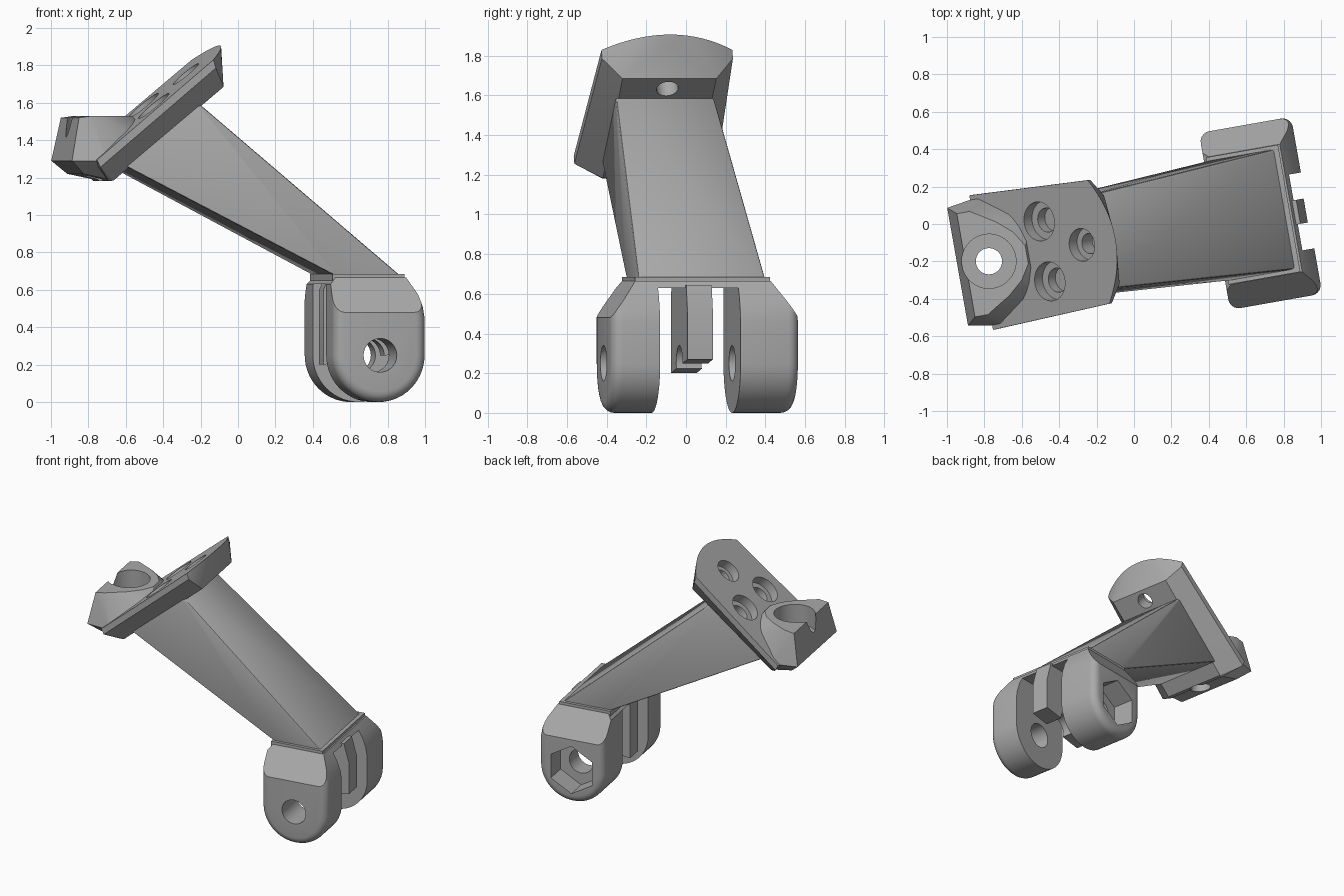
import bpy, bmesh, math
from mathutils import Matrix, Vector

cube = bpy.data.objects.get("Cube")
if cube:
    bpy.data.objects.remove(cube, do_unlink=True)

grey = bpy.data.materials.new("plain_grey")
grey.use_nodes = True
colour = (0.4, 0.4, 0.4, 1)
grey.diffuse_color = colour
grey.node_tree.nodes["Principled BSDF"].inputs["Base Color"].default_value = colour

# The whole bracket is turned slightly about the vertical
PLACE = Matrix.Translation((0.677, 0.057, 0)) @ Matrix.Rotation(math.radians(10), 4, 'Z')
# Sloping mounting plate frame: uphill, across, normal
PLATE = Matrix.Translation((-1.13, 0, 1.415)) @ Matrix.Rotation(math.radians(-40), 4, 'Y')


def finish(name, bm):
    bmesh.ops.recalc_face_normals(bm, faces=bm.faces)
    mesh = bpy.data.meshes.new(name)
    bm.to_mesh(mesh)
    bm.free()
    mesh.materials.append(grey)
    ob = bpy.data.objects.new(name, mesh)
    ob.matrix_world = PLACE
    bpy.context.collection.objects.link(ob)
    return ob


def hull(name, points, bevel=0):
    bm = bmesh.new()
    for p in points:
        bm.verts.new(p)
    res = bmesh.ops.convex_hull(bm, input=bm.verts)
    loose = [v for v in bm.verts if not v.link_faces]
    bmesh.ops.delete(bm, geom=loose, context='VERTS')
    bmesh.ops.dissolve_limit(bm, angle_limit=0.02, verts=bm.verts, edges=bm.edges)
    if bevel:
        bmesh.ops.bevel(bm, geom=bm.edges[:], offset=bevel, segments=2,
                        profile=0.5, affect='EDGES')
    return finish(name, bm)


def box(name, x, y, z):
    return hull(name, [(a, b, c) for a in x for b in y for c in z])


def prism(name, profile, y0, y1, rim=0):
    """Extrude an x-z profile along y, optionally rounding both end rims."""
    bm = bmesh.new()
    face = bm.faces.new([bm.verts.new((x, y0, z)) for x, z in profile])
    res = bmesh.ops.extrude_face_region(bm, geom=[face])
    moved = [v for v in res["geom"] if isinstance(v, bmesh.types.BMVert)]
    bmesh.ops.translate(bm, verts=moved, vec=(0, y1 - y0, 0))
    if rim:
        edges = [e for e in bm.edges if abs(e.verts[0].co.y - e.verts[1].co.y) < 1e-5]
        bmesh.ops.bevel(bm, geom=edges, offset=rim, segments=5, profile=0.5, affect='EDGES')
    return finish(name, bm)


def cylinder(radius, lo, hi, frame, sides=48):
    bm = bmesh.new()
    bmesh.ops.create_cone(bm, cap_ends=True, segments=sides, radius1=radius,
                          radius2=radius, depth=hi - lo)
    bm.transform(frame @ Matrix.Translation((0, 0, (lo + hi) / 2)))
    return finish("cutter", bm)


def combine(ob, others, operation='DIFFERENCE'):
    for other in others:
        mod = ob.modifiers.new("combine", 'BOOLEAN')
        mod.operation, mod.solver, mod.object = operation, 'EXACT', other
    bpy.context.view_layer.update()
    graph = bpy.context.evaluated_depsgraph_get()
    mesh = bpy.data.meshes.new_from_object(ob.evaluated_get(graph))
    ob.modifiers.clear()
    ob.data = mesh
    for other in others:
        bpy.data.objects.remove(other, do_unlink=True)


def pin_hole():
    return cylinder(0.09, -1, 1, AXLE)


# Clevis body with rounded outer rims
AXLE = Matrix.Translation((0, 0, 0.25)) @ Matrix.Rotation(math.radians(-90), 4, 'X')
arc = [(0.25 * math.cos(a), 0.25 + 0.25 * math.sin(a))
       for a in (math.pi * (1 + i / 28) for i in range(29))]
shoulder = [(0.25, 0.45), (0.24, 0.51), (0.215, 0.58), (0.165, 0.665),
            (-0.22, 0.665), (-0.25, 0.63)]
clevis = prism("clevis", arc + shoulder, -0.48, 0.48, rim=0.055)

# Sloped shoulders on the two outer sides
bm = bmesh.new()
bm.from_mesh(clevis.data)
for side in (-1, 1):
    cut = bmesh.ops.bisect_plane(bm, geom=bm.verts[:] + bm.edges[:] + bm.faces[:],
                                 plane_co=(0, side * 0.48, 0.48),
                                 plane_no=(0, side * 0.18, 0.13), clear_outer=True)
    rim = [e for e in cut["geom_cut"] if isinstance(e, bmesh.types.BMEdge)]
    bmesh.ops.holes_fill(bm, edges=rim)
bmesh.ops.recalc_face_normals(bm, faces=bm.faces)
bm.to_mesh(clevis.data)
bm.free()

# Slot, pin hole and hexagonal nut pocket
slot = box("cutter", (-1, 1), (-0.234, 0.178), (-0.2, 0.63))
nut = cylinder(0.18, 0.32, 0.7, AXLE, sides=6)
combine(clevis, [slot, pin_hole(), nut])

# Centre prong with slanted lower end
prong = prism("centre_prong", [(-0.24, 0.2), (0.24, 0.27), (0.24, 0.5), (0.2, 0.645),
                               (-0.22, 0.645), (-0.24, 0.6)], -0.092, 0.038)
combine(prong, [pin_hole()])

# Thin step under the arm
step = box("arm_step", (-0.235, 0.155), (-0.345, 0.345), (0.65, 0.685))

# Tapered arm
foot = [(x, s * 0.325, 0.675) for x in (-0.217, 0.139) for s in (-1, 1)]
head = [PLATE @ Vector((u, s * 0.25, 0.02)) for u in (-0.262, 0.26) for s in (-1, 1)]
arm = hull("arm", foot + head, bevel=0.012)

# Mounting plate with bowed upper end and chamfered underside
outline = []
for i in range(17):
    t = -1 + i / 8
    outline.append((0.458 + 0.12 * (1 - t * t), t * 0.335, 0.157))
    outline.append((0.44 + 0.10 * (1 - t * t), t * 0.335, 0.115))
for s in (-1, 1):
    outline += [(-0.374, s * 0.365, 0.157), (-0.385, s * 0.365, 0.115),
                (-0.38, s * 0.235, 0.015), (0.42, s * 0.24, 0.0), (-0.36, s * 0.235, 0.0)]
plate = hull("mounting_plate", [PLATE @ Vector(p) for p in outline])

# Screw boss on the low end of the plate
half = [(-1.645, 0.32, 1.29), (-1.46, 0.35, 1.29), (-1.57, 0.25, 1.22), (-1.43, 0.23, 1.19),
        (-1.60, 0.28, 1.52), (-1.53, 0.28, 1.53), (-1.40, 0.20, 1.53),
        (-1.32, 0.13, 1.53), (-1.27, 0.05, 1.53), (-1.2, 0.2, 1.4)]
boss = hull("boss", [(x, s * y, z) for x, y, z in half for s in (-1, 1)])
combine(plate, [boss], 'UNION')

# Boss pocket and screw hole, then three counterbored plate holes
upright = Matrix.Translation((-1.475, 0, 0))
cutters = [cylinder(0.145, 1.38, 2, upright), cylinder(0.07, 1, 2, upright)]
for u, t, wide, narrow, low in ((0.075, 0.163, 0.105, 0.065, 0.03),
                                (0.075, -0.163, 0.105, 0.065, 0.03),
                                (0.34, 0, 0.088, 0.055, -0.2)):
    frame = PLATE @ Matrix.Translation((u, t, 0))
    cutters += [cylinder(wide, 0.09, 0.4, frame), cylinder(narrow, low, 0.4, frame)]
combine(plate, cutters)

# Smooth rounded areas, keep hard edges crisp
for ob in bpy.context.selected_objects:
    ob.select_set(False)
for ob in (clevis, prong, step, arm, plate):
    ob.select_set(True)
bpy.context.view_layer.objects.active = clevis
bpy.ops.object.shade_smooth_by_angle(angle=math.radians(25))
